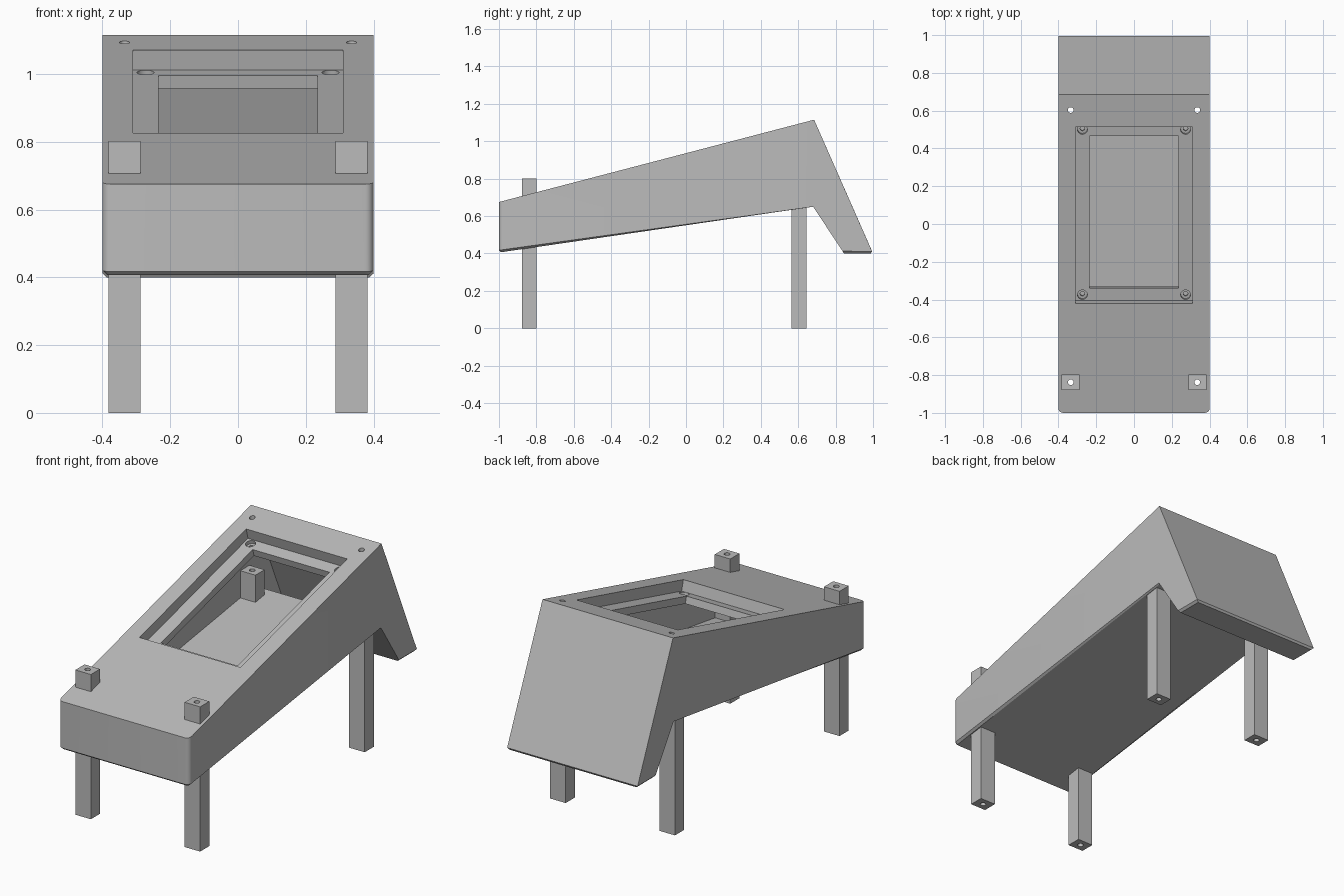
import bpy, bmesh, math
from mathutils import Matrix, Vector

cube = bpy.data.objects.get("Cube")
if cube:
    bpy.data.objects.remove(cube, do_unlink=True)

grey = bpy.data.materials.new("plain_grey")
grey.use_nodes = True
GREY = (0.5, 0.5, 0.5, 1)
grey.diffuse_color = GREY
grey.node_tree.nodes["Principled BSDF"].inputs["Base Color"].default_value = GREY


def finish(name, bm):
    bmesh.ops.recalc_face_normals(bm, faces=bm.faces[:])
    mesh = bpy.data.meshes.new(name)
    bm.to_mesh(mesh)
    bm.free()
    mesh.materials.append(grey)
    obj = bpy.data.objects.new(name, mesh)
    bpy.context.collection.objects.link(obj)
    return obj


def prism(profile, half):
    """Side profile of (y, z) points extruded across x."""
    bm = bmesh.new()
    face = bm.faces.new([bm.verts.new((-half, y, z)) for y, z in profile])
    new = bmesh.ops.extrude_face_region(bm, geom=[face])["geom"]
    bmesh.ops.translate(bm, vec=(2 * half, 0, 0),
                        verts=[v for v in new if isinstance(v, bmesh.types.BMVert)])
    bmesh.ops.recalc_face_normals(bm, faces=bm.faces[:])
    return bm


def box(name, size, centre, frame=Matrix()):
    bm = bmesh.new()
    bmesh.ops.create_cube(bm, size=1, matrix=frame @ Matrix.Translation(centre)
                          @ Matrix.Diagonal((*size, 1)))
    return finish(name, bm)


def rod(name, radius, low, high, x, y, frame=Matrix()):
    bm = bmesh.new()
    bmesh.ops.create_cone(bm, cap_ends=True, segments=24, radius1=radius, radius2=radius,
                          depth=high - low,
                          matrix=frame @ Matrix.Translation((x, y, (low + high) / 2)))
    return finish(name, bm)


def cut(target, cutter):
    mod = target.modifiers.new("cut", "BOOLEAN")
    mod.operation = "DIFFERENCE"
    mod.solver = "EXACT"
    mod.object = cutter
    bpy.context.view_layer.objects.active = target
    bpy.ops.object.modifier_apply(modifier=mod.name)
    bpy.data.objects.remove(cutter, do_unlink=True)


# Sloped case with a rear leg, rounded front corners and a chamfered underside
bm = prism([(-1, .405), (-1, .675), (.685, 1.115), (1, .40), (.845, .40), (.68, .65)], .4)
front = [e for e in bm.edges if all(v.co.y < -.99 for v in e.verts)
         and abs(e.verts[0].co.x - e.verts[1].co.x) < .01]
bmesh.ops.bevel(bm, geom=front, offset=.025, segments=5, profile=.5, affect="EDGES")
bm.normal_update()
rim = []
for e in bm.edges:
    down = [f for f in e.link_faces if f.normal.z < -.8]
    inner = all(.6 < v.co.y < .9 for v in e.verts)
    if len(down) == 1 and not inner:
        rim.append(e)
bmesh.ops.bevel(bm, geom=rim, offset=.012, segments=1, affect="EDGES")
case = finish("case", bm)

# Hollow interior
cut(case, finish("cavity", prism([(-.98, .425), (-.98, .577), (.707, 1.018),
                                  (.973, .42), (.862, .42), (.69, .67)], .38)))

# Stepped window, square to the sloped top
tilt = math.atan2(.44, 1.685)
slope = Matrix.Translation((0, .0475, .9485)) @ Matrix.Rotation(tilt, 4, "X")
cut(case, box("recess", (.62, .966, .16), (0, 0, .02), slope))
cut(case, box("opening", (.47, .832, .2), (0, 0, -.03), slope))

# Screw seats in the window ledge
for sx in (-1, 1):
    for sy in (-1, 1):
        cut(case, rod("seat", .026, -.08, -.03, sx * .273, sy * .452, slope))
        cut(case, rod("screw_hole", .012, -.13, -.03, sx * .273, sy * .452, slope))

# Four bored posts passing through the case
for side, x in (("right", -.335), ("left", .335)):
    for end, y in (("front", -.838), ("rear", .603)):
        post = box(f"{end}_{side}_post", (.095, .08, .802), (x, y, .401))
        cut(post, rod("bore", .015, -.1, 1.3, x, y))
        cut(case, rod("bore", .015, -.1, 1.3, x, y))

# Smooth only the rounded surfaces
bpy.ops.object.select_all(action="DESELECT")
case.select_set(True)
bpy.context.view_layer.objects.active = case
bpy.ops.object.shade_smooth_by_angle(angle=math.radians(25))
